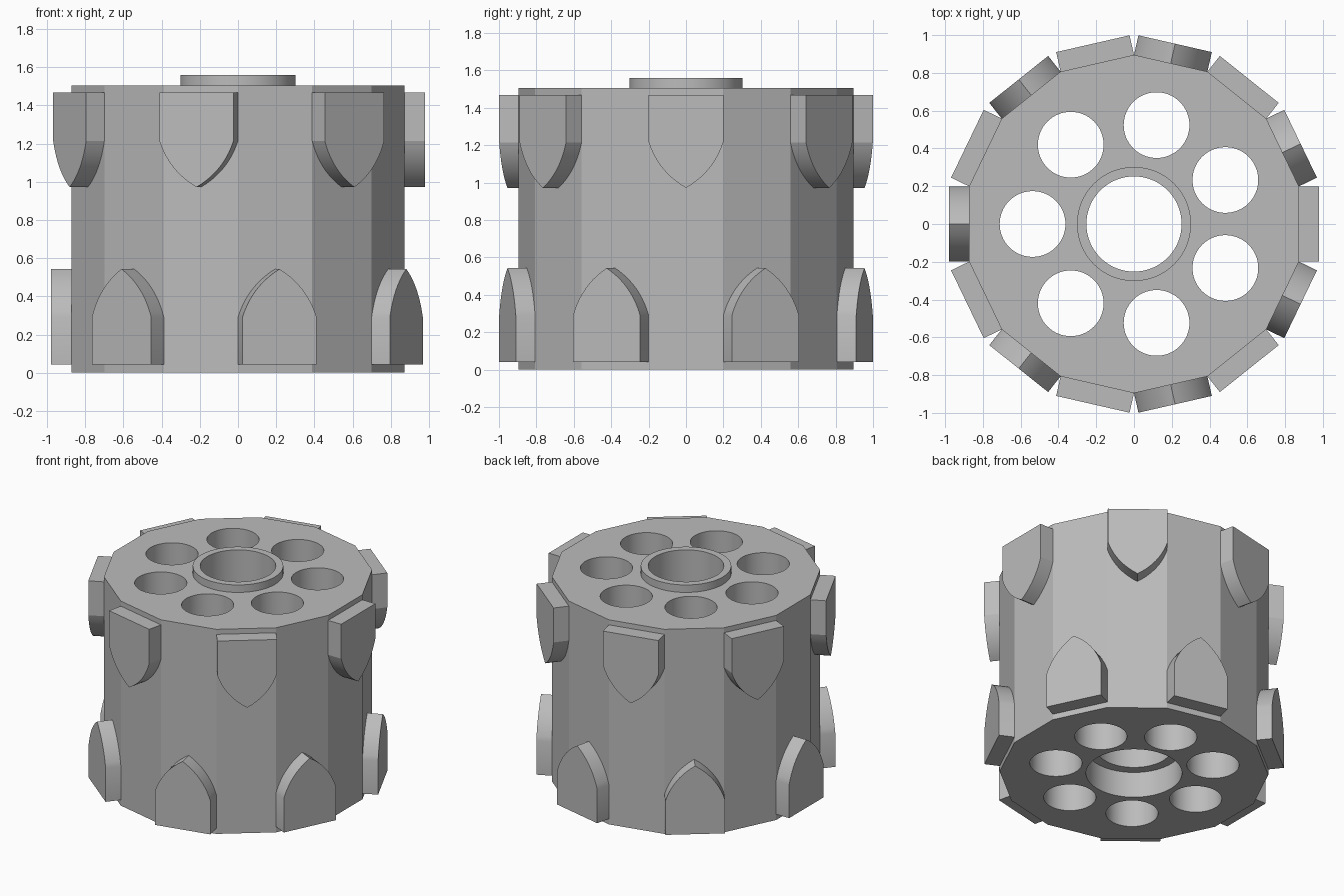
import bpy, bmesh, math
from mathutils import Matrix, Vector

if "Cube" in bpy.data.objects:
    bpy.data.objects.remove(bpy.data.objects["Cube"])

SIDES = 14
APOTHEM = 0.873
HALF = APOTHEM * math.tan(math.pi / SIDES)      # half the width of one flat
OUTER = 0.979                                   # outer face of the plates
TOP, COLLAR_TOP = 1.505, 1.56
SEG = 64

steel = bpy.data.materials.new("grey_steel")
steel.diffuse_color = (0.5, 0.5, 0.5, 1)
steel.use_nodes = True
steel.node_tree.nodes["Principled BSDF"].inputs["Base Color"].default_value = steel.diffuse_color


def finish(name, bm, angle=20):
    bmesh.ops.recalc_face_normals(bm, faces=bm.faces)
    mesh = bpy.data.meshes.new(name)
    bm.to_mesh(mesh)
    bm.free()
    mesh.materials.append(steel)
    obj = bpy.data.objects.new(name, mesh)
    bpy.context.collection.objects.link(obj)
    return obj


def smooth(obj, angle=20):
    bpy.ops.object.select_all(action='DESELECT')
    obj.select_set(True)
    bpy.context.view_layer.objects.active = obj
    bpy.ops.object.shade_smooth_by_angle(angle=math.radians(angle))


def prism(name, radius, z0, z1, sides=SEG, x=0, y=0, turn=0):
    bm = bmesh.new()
    place = Matrix.Translation((x, y, (z0 + z1) / 2)) @ Matrix.Rotation(turn, 4, 'Z')
    bmesh.ops.create_cone(bm, cap_ends=True, segments=sides, radius1=radius,
                          radius2=radius, depth=z1 - z0, matrix=place)
    return finish(name, bm)


def apply_boolean(obj, other, operation):
    mod = obj.modifiers.new("bool", 'BOOLEAN')
    mod.operation, mod.solver, mod.object = operation, 'EXACT', other
    bpy.context.view_layer.objects.active = obj
    bpy.ops.object.modifier_apply(modifier=mod.name)
    bpy.data.objects.remove(other)


# Fourteen-sided drum with a raised round collar
# (create_cone puts its first corner on an axis, so a half-step turn puts a flat on +x)
drum = prism("drum", math.hypot(APOTHEM, HALF), 0, TOP, SIDES)
corner = math.atan2(drum.data.vertices[0].co.y, drum.data.vertices[0].co.x)
drum.data.transform(Matrix.Rotation(math.pi / SIDES - corner, 4, 'Z'))
apply_boolean(drum, prism("collar", 0.302, TOP - 0.1, COLLAR_TOP), 'UNION')

# Centre bore, wider recess underneath, and a ring of seven chambers
apply_boolean(drum, prism("bore", 0.252, -0.1, 1.7), 'DIFFERENCE')
apply_boolean(drum, prism("recess", 0.32, -0.1, 0.19), 'DIFFERENCE')
for i in range(7):
    a = math.pi + i * math.tau / 7
    hole = prism("chamber", 0.174, -0.1, 1.7, x=0.537 * math.cos(a), y=0.537 * math.sin(a))
    apply_boolean(drum, hole, 'DIFFERENCE')
smooth(drum)


def arch_profile(base, spring, tip, steps=10):
    """Pointed arch outline as (sideways, z) points."""
    start, end = Vector((HALF, spring)), Vector((0, tip))
    ctrl = Vector((HALF * 0.74, spring + (tip - spring) * 0.65))
    side = []
    for i in range(steps + 1):
        t = i / steps
        side.append((1 - t) ** 2 * start + 2 * t * (1 - t) * ctrl + t * t * end)
    right = [(HALF, base)] + [(p.x, p.y) for p in side]
    return right + [(-u, z) for u, z in reversed(right[:-1])]


def arch_plate(name, angle, base, spring, tip):
    bm = bmesh.new()
    verts = [bm.verts.new((APOTHEM - 0.004, u, z)) for u, z in arch_profile(base, spring, tip)]
    face = bm.faces.new(verts)
    new = bmesh.ops.extrude_face_region(bm, geom=[face])["geom"]
    bmesh.ops.translate(bm, vec=(OUTER - APOTHEM + 0.004, 0, 0),
                        verts=[v for v in new if isinstance(v, bmesh.types.BMVert)])
    bmesh.ops.rotate(bm, cent=(0, 0, 0), matrix=Matrix.Rotation(angle, 3, 'Z'), verts=bm.verts)
    smooth(finish(name, bm))


# Raised arch plates: upper row points down, lower row points up on alternate flats
for i in range(7):
    a = i * math.tau / 7
    arch_plate(f"upper_plate_{i + 1}", a, 1.468, 1.215, 0.972)
    arch_plate(f"lower_plate_{i + 1}", a + math.pi, 0.042, 0.29, 0.543)
